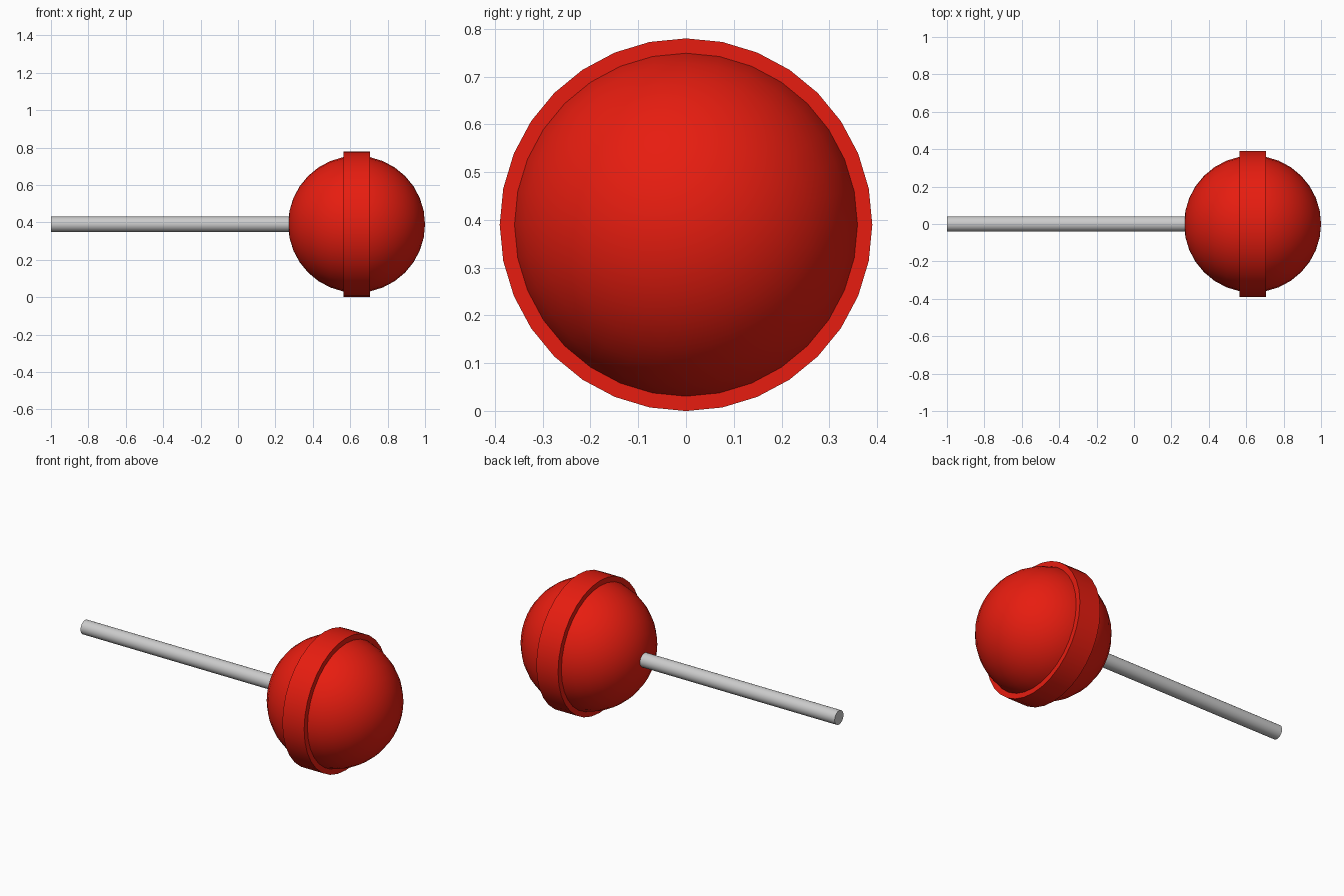
import bpy
import math

if "Cube" in bpy.data.objects:
    bpy.data.objects.remove(bpy.data.objects["Cube"])

CX, CZ = 0.634, 0.39          # centre of the candy ball
ALONG_X = (0, math.pi / 2, 0)  # turn primitives so their axis lies along x

red = bpy.data.materials.new("candy_red")
red.diffuse_color = (0.8, 0.012, 0.005, 1)
red.use_nodes = True
red.node_tree.nodes["Principled BSDF"].inputs["Base Color"].default_value = red.diffuse_color


def finish(name, material=None):
    obj = bpy.context.object
    obj.name = name
    bpy.ops.object.shade_smooth_by_angle(angle=math.radians(35))
    if material:
        obj.data.materials.append(material)
    return obj


def rod(name, x0, x1, radius, sides, material=None):
    bpy.ops.mesh.primitive_cylinder_add(
        vertices=sides, radius=radius, depth=x1 - x0,
        location=((x0 + x1) / 2, 0, CZ), rotation=ALONG_X)
    return finish(name, material)


# candy ball
bpy.ops.mesh.primitive_uv_sphere_add(
    segments=32, ring_count=16, radius=0.366, location=(CX, 0, CZ), rotation=ALONG_X)
finish("candy_ball", red)

# raised band around the middle of the ball
rod("candy_band", CX - 0.071, CX + 0.071, 0.39, 32, red)

# stick, running into the centre of the ball
rod("stick", -1.0, CX, 0.041, 32)
